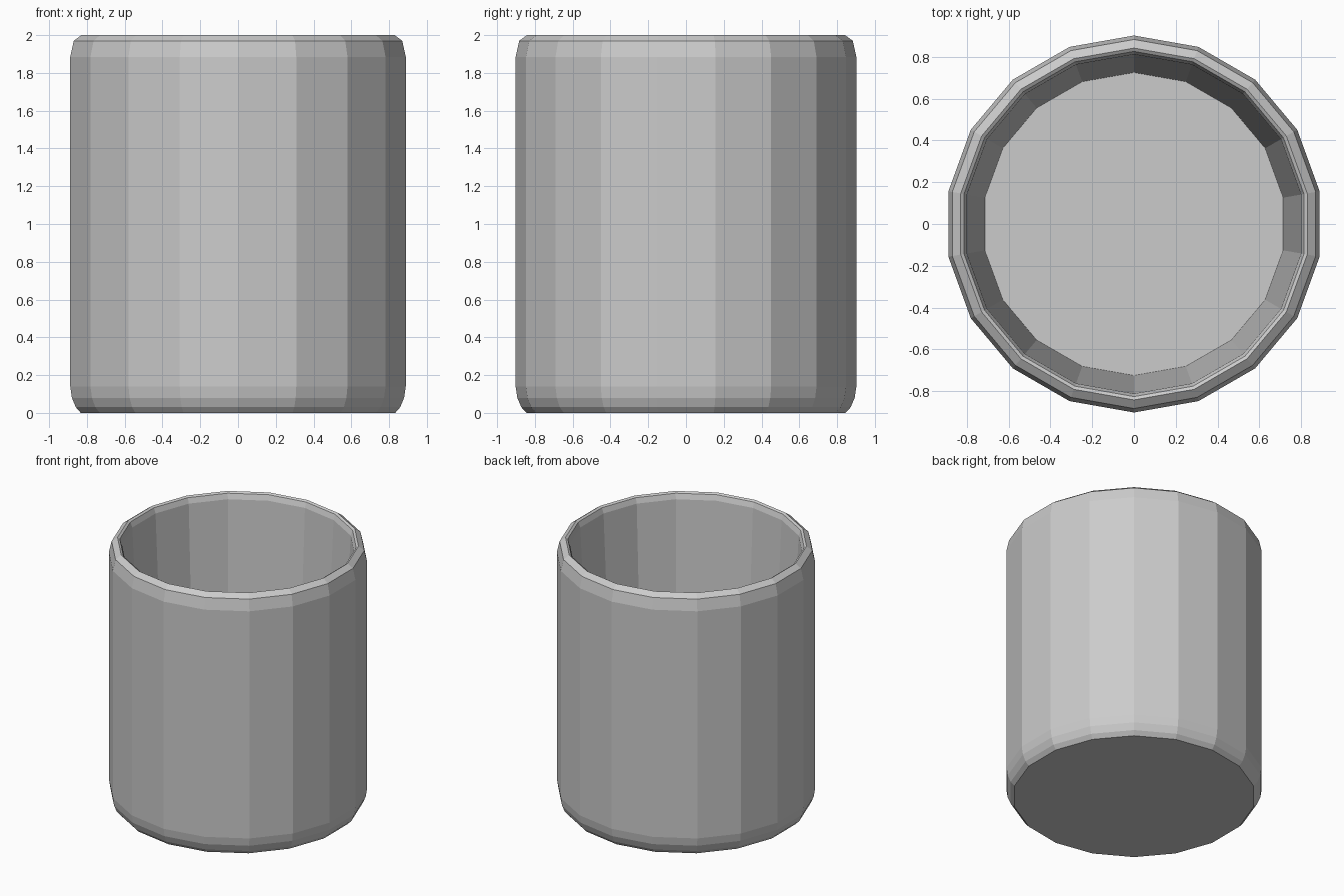
import bpy, bmesh, math

if "Cube" in bpy.data.objects:
    bpy.data.objects.remove(bpy.data.objects["Cube"])

SIDES = 18

# Plain grey surface
grey = bpy.data.materials.new("plain_grey")
grey.diffuse_color = (0.6, 0.6, 0.6, 1)
grey.use_nodes = True
grey.node_tree.nodes["Principled BSDF"].inputs["Base Color"].default_value = grey.diffuse_color

# Profile (radius, height): rounded foot, outer wall, rim, tapered inner wall
profile = [
    (0.845, 0.0), (0.872, 0.03), (0.893, 0.08), (0.902, 0.14),
    (0.902, 1.885), (0.883, 1.97), (0.842, 2.0),
    (0.826, 1.99), (0.812, 1.95), (0.725, 0.12),
]

bm = bmesh.new()
rings = []
for r, z in profile:
    ring = []
    for i in range(SIDES):
        a = math.pi / 2 + math.tau * i / SIDES
        ring.append(bm.verts.new((r * math.cos(a), r * math.sin(a), z)))
    rings.append(ring)

# Walls between neighbouring rings
for low, high in zip(rings, rings[1:]):
    for i in range(SIDES):
        j = (i + 1) % SIDES
        bm.faces.new((low[i], low[j], high[j], high[i]))

# Underside and inner floor
bm.faces.new(rings[0][::-1])
bm.faces.new(rings[-1])
bmesh.ops.recalc_face_normals(bm, faces=bm.faces)

mesh = bpy.data.meshes.new("cup")
bm.to_mesh(mesh)
bm.free()
mesh.materials.append(grey)
cup = bpy.data.objects.new("cup", mesh)
bpy.context.collection.objects.link(cup)
